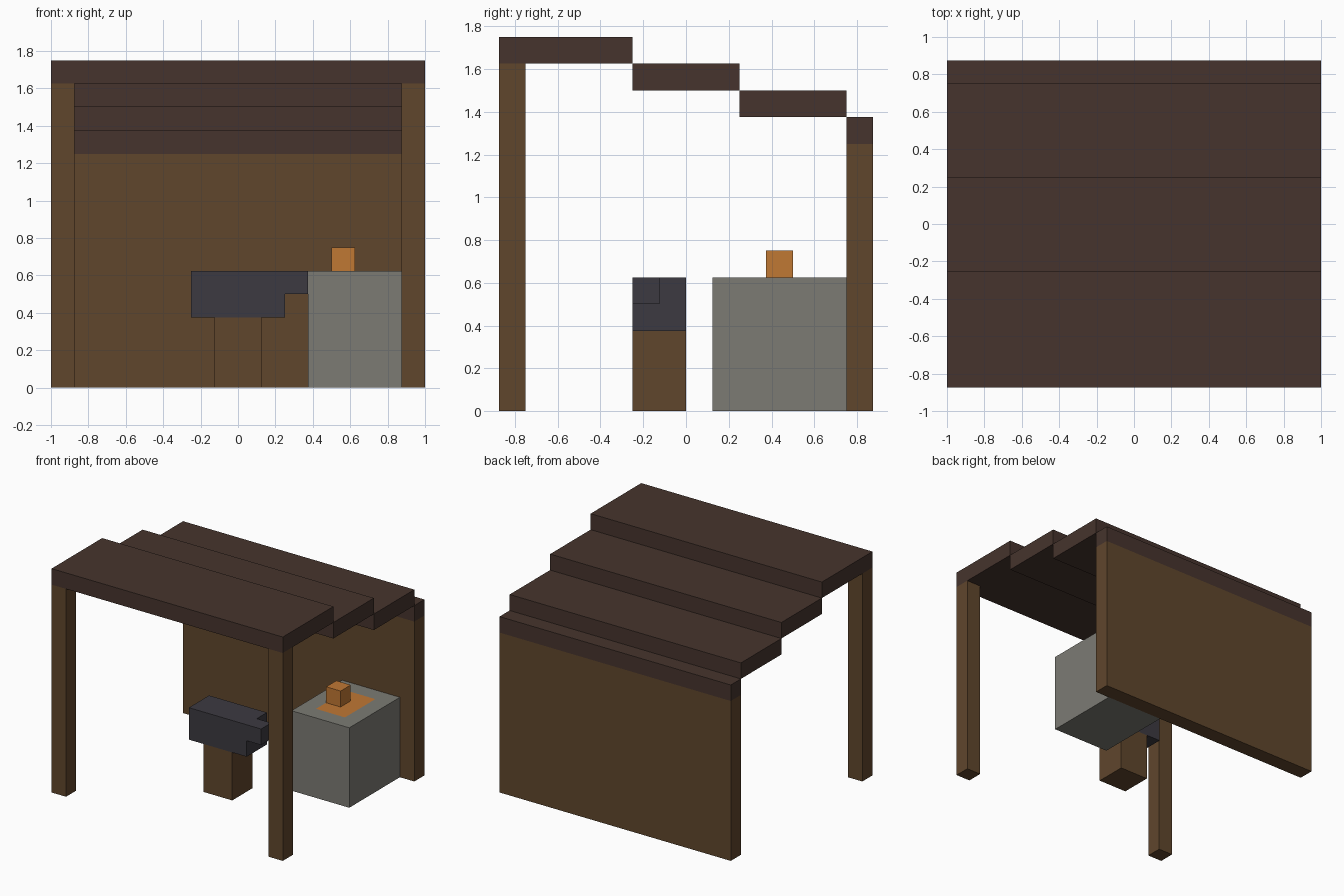
import bpy
import bmesh
from mathutils import Vector

U = 0.125  # block size

old = bpy.data.objects.get("Cube")
if old:
    bpy.data.objects.remove(old, do_unlink=True)


def material(name, hex_colour):
    """Flat material from an sRGB hex string."""
    def linear(c):
        return c / 12.92 if c <= 0.04045 else ((c + 0.055) / 1.055) ** 2.4
    rgba = [linear(c / 255) for c in bytes.fromhex(hex_colour)] + [1.0]
    mat = bpy.data.materials.new(name)
    mat.use_nodes = True
    mat.diffuse_color = rgba
    node = next(n for n in mat.node_tree.nodes if n.type == 'BSDF_PRINCIPLED')
    node.inputs["Base Color"].default_value = rgba
    return mat


roof_wood = material("dark roof wood", "46342D")
timber = material("brown timber", "60462C")
stone = material("grey stone", "7C7B74")
iron = material("dark iron", "3C3A41")
ember = material("glowing orange", "C07834")


def finish(name, bm, *mats):
    mesh = bpy.data.meshes.new(name)
    bm.to_mesh(mesh)
    bm.free()
    for mat in mats:
        mesh.materials.append(mat)
    obj = bpy.data.objects.new(name, mesh)
    bpy.context.collection.objects.link(obj)
    return obj


def box_mesh(lo, hi):
    """Box between two corners given in blocks."""
    bm = bmesh.new()
    bmesh.ops.create_cube(bm, size=1)
    lo, hi = Vector(lo) * U, Vector(hi) * U
    for v in bm.verts:
        v.co = (lo + hi) / 2 + v.co * (hi - lo)
    return bm


def box(name, lo, hi, mat):
    return finish(name, box_mesh(lo, hi), mat)


# Stepped roof, dropping one block per step toward the back
edges = [-7, -2, 2, 6, 7]
for i, (front, back) in enumerate(zip(edges, edges[1:])):
    box(f"roof_step_{i + 1}", (-8, front, 13 - i), (8, back, 14 - i), roof_wood)

# Back wall and two front posts
box("back_wall", (-8, 6, 0), (8, 7, 10), timber)
for side, x in (("right", -8), ("left", 7)):
    box(f"front_post_{side}", (x, -7, 0), (x + 1, -6, 13), timber)

# Anvil on its wooden stump
box("anvil_stump", (-1, -2, 0), (1, 0, 3), timber)
box("anvil_body", (-2, -2, 3), (2, 0, 5), iron)
box("anvil_horn", (2, -2, 4), (3, -1, 5), iron)

# Stone hearth, with the ember bed cut into its top face
hearth = box_mesh((3, 1, 0), (7, 6, 5))
for axis, cuts in ((Vector((1, 0, 0)), (4, 6)), (Vector((0, 1, 0)), (2, 5))):
    for cut in cuts:
        bmesh.ops.bisect_plane(hearth, geom=hearth.verts[:] + hearth.edges[:] + hearth.faces[:],
                               plane_co=axis * cut * U, plane_no=axis)
for face in hearth.faces:
    c = face.calc_center_median() / U
    if face.normal.z > 0.5 and 4 < c.x < 6 and 2 < c.y < 5:
        face.material_index = 1
finish("hearth", hearth, stone, ember)

# Flame block
box("flame", (4, 3, 5), (5, 4, 6), ember)
